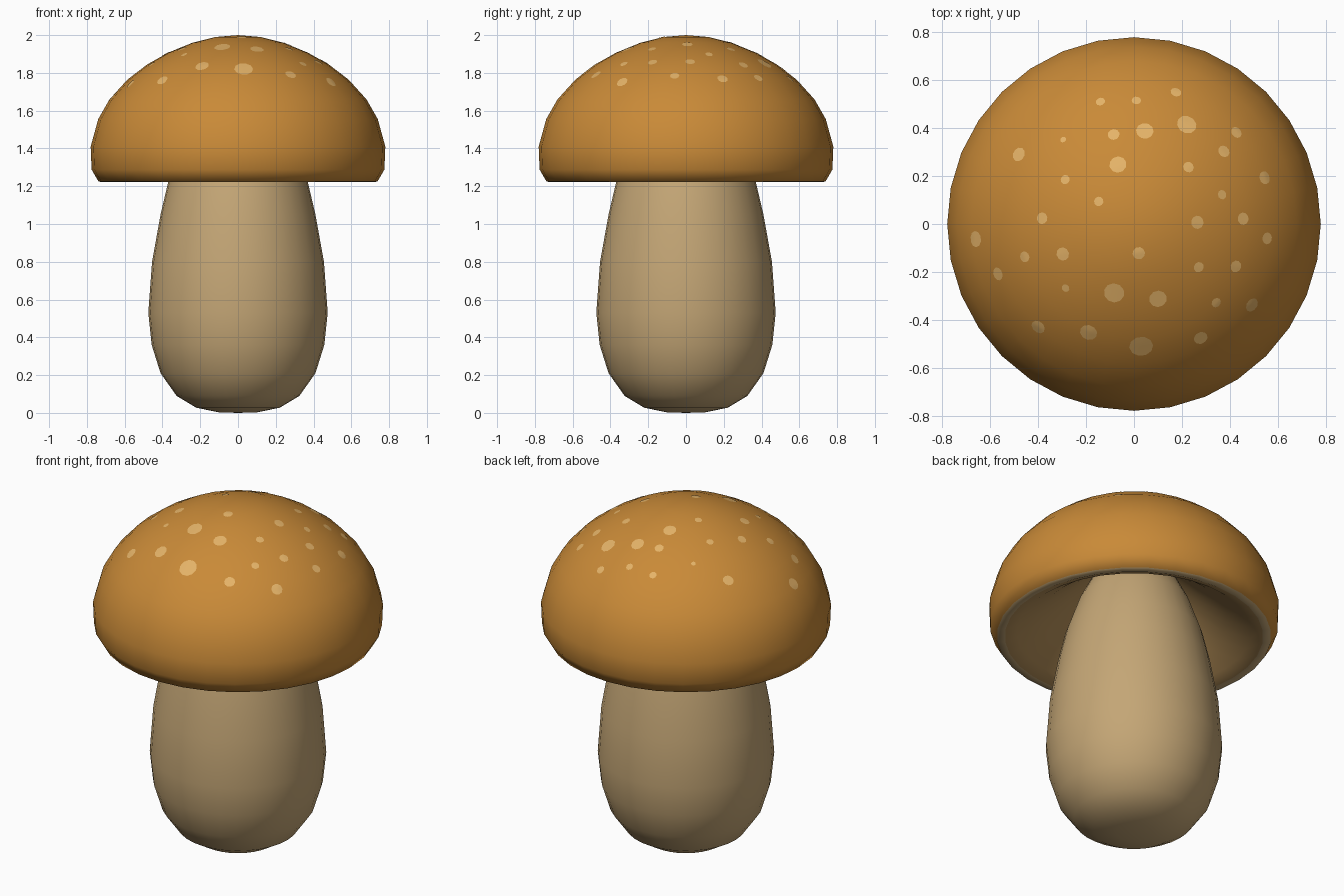
import bpy, bmesh, math
from mathutils import Vector
from mathutils.bvhtree import BVHTree

if "Cube" in bpy.data.objects:
    bpy.data.objects.remove(bpy.data.objects["Cube"])


def material(name, rgb):
    m = bpy.data.materials.new(name)
    m.diffuse_color = (*rgb, 1)
    m.use_nodes = True
    m.node_tree.nodes["Principled BSDF"].inputs["Base Color"].default_value = m.diffuse_color
    return m


ORANGE = material("cap orange", (0.584, 0.254, 0.039))
TAN = material("stem tan", (0.552, 0.381, 0.180))
GILL = material("underside brown", (0.47, 0.28, 0.10))
SPOT = material("spot cream", (0.78, 0.450, 0.138))
SEG = 32


def finish(name, bm, mats, angle=50):
    me = bpy.data.meshes.new(name)
    bm.to_mesh(me)
    bm.free()
    ob = bpy.data.objects.new(name, me)
    bpy.context.collection.objects.link(ob)
    for m in mats:
        me.materials.append(m)
    bpy.ops.object.select_all(action='DESELECT')
    bpy.context.view_layer.objects.active = ob
    ob.select_set(True)
    bpy.ops.object.shade_smooth_by_angle(angle=math.radians(angle))
    return ob


def lathe(profile, mat_rule=lambda i: 0):
    """Revolve (radius, z) points about z; radius 0 makes a pole."""
    bm = bmesh.new()
    rings = []
    for r, z in profile:
        if r == 0:
            rings.append([bm.verts.new((0, 0, z))] * SEG)
        else:
            rings.append([bm.verts.new((r * math.cos(2 * math.pi * k / SEG),
                                        r * math.sin(2 * math.pi * k / SEG), z))
                          for k in range(SEG)])
    for i, (a, b) in enumerate(zip(rings, rings[1:])):
        for k in range(SEG):
            j = (k + 1) % SEG
            vs = list(dict.fromkeys((a[k], a[j], b[j], b[k])))
            bm.faces.new(vs).material_index = mat_rule(i)
    bmesh.ops.recalc_face_normals(bm, faces=bm.faces)
    return bm


# Stem: egg shape tapering up into the cap
finish("stem", lathe([(0, 0), (0.1, 0.003), (0.22, 0.027), (0.325, 0.09), (0.41, 0.21),
                      (0.457, 0.36), (0.475, 0.53), (0.455, 0.8), (0.41, 1.05),
                      (0.37, 1.22), (0.30, 1.42), (0.21, 1.6), (0.1, 1.67), (0, 1.68)]), [TAN])

# Cap: dome outside, soft flat lip, hollow underside
cap_profile = [(0, 2.0), (0.12, 1.99), (0.24, 1.96), (0.37, 1.907), (0.48, 1.845),
               (0.585, 1.765), (0.68, 1.66), (0.74, 1.555), (0.78, 1.41), (0.775, 1.288),
               (0.738, 1.224), (0.695, 1.222), (0.63, 1.25), (0.5, 1.34),
               (0.35, 1.46), (0.22, 1.58), (0.1, 1.63), (0, 1.64)]
bm = lathe(cap_profile, lambda i: 0 if i < 10 else 1 if i < 11 else 2)
tree = BVHTree.FromBMesh(bm)
finish("cap", bm, [ORANGE, TAN, GILL], 170)

# Spots: thin patches laid on the dome (x, y, radius)
spots = [(-0.14, 0.51, .02), (0.01, 0.515, .02), (0.175, 0.55, .023), (-0.085, 0.373, .025),
         (0.045, 0.388, .037), (0.22, 0.415, .042), (0.427, 0.382, .025), (-0.295, 0.352, .013),
         (-0.48, 0.29, .03), (0.375, 0.303, .026), (-0.067, 0.248, .036), (0.227, 0.237, .023),
         (-0.287, 0.185, .02), (0.545, 0.193, .028), (0.367, 0.122, .02), (-0.147, 0.094, .02),
         (-0.383, 0.024, .025), (0.264, 0.007, .028), (0.455, 0.022, .026), (-0.66, -0.063, .034),
         (0.555, -0.06, .025), (-0.456, -0.137, .023), (-0.297, -0.125, .028), (0.02, -0.122, .026),
         (-0.567, -0.208, .028), (0.27, -0.18, .022), (0.425, -0.177, .025), (-0.285, -0.267, .017),
         (-0.083, -0.287, .043), (0.1, -0.312, .037), (0.343, -0.328, .021), (0.492, -0.338, .031),
         (-0.4, -0.43, .031), (-0.19, -0.453, .037), (0.03, -0.51, .05), (0.278, -0.475, .03)]
DOWN = Vector((0, 0, -1))
bm = bmesh.new()
for x, y, rad in spots:
    centre, n, _, _ = tree.ray_cast(Vector((x, y, 3)), DOWN)
    u = n.cross(Vector((0, 0, 1))).normalized()
    w = n.cross(u)

    def on_cap(offset):
        p, nn, _, _ = tree.ray_cast(centre + offset + n * 0.1, -n)
        return bm.verts.new(p + nn * 0.0018)

    mid = on_cap(Vector((0, 0, 0)))
    rings = [[on_cap((u * math.cos(a) + w * math.sin(a)) * rad * f)
              for a in (math.tau * k / 10 for k in range(10))] for f in (0.5, 1)]
    for k in range(10):
        j = (k + 1) % 10
        for vs in ((mid, rings[0][k], rings[0][j]),
                   (rings[0][k], rings[1][k], rings[1][j], rings[0][j])):
            f = bm.faces.new(vs)
            f.normal_update()
            if f.normal.dot(n) < 0:
                f.normal_flip()
finish("cap_spots", bm, [SPOT])
